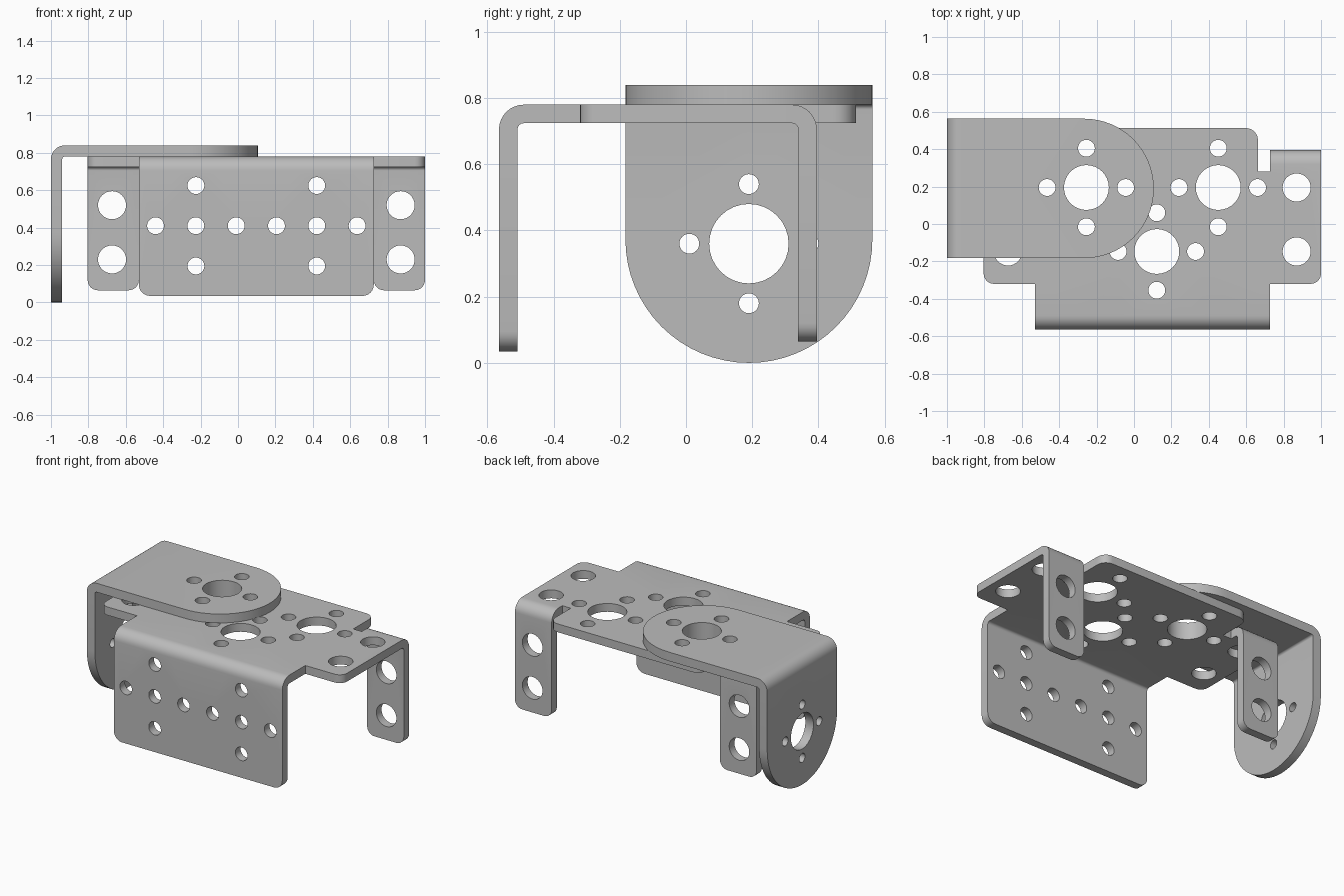
import bpy
import bmesh
from math import pi, sin, cos, radians
from mathutils import Vector

if "Cube" in bpy.data.objects:
    bpy.data.objects.remove(bpy.data.objects["Cube"])

BEND = 0.075                  # outer bend radius
ALLOW = (pi / 2 - 2) * BEND   # flat length correction for a right-angle bend
STEPS = 8

steel = bpy.data.materials.new("plain_grey_steel")
steel.use_nodes = True
grey = (0.5, 0.5, 0.5, 1)
steel.diffuse_color = grey
steel.node_tree.nodes["Principled BSDF"].inputs["Base Color"].default_value = grey


def flat(edge, depth):
    """Distance in the unfolded sheet of a point `depth` below the top of a flange."""
    return edge + depth + ALLOW


def rounded(corners):
    """Outline with right-angle corners (x, y, radius) rounded off."""
    pts = []
    for i, (x, y, r) in enumerate(corners):
        p = Vector((x, y))
        if not r:
            pts.append(p)
            continue
        before = (Vector(corners[i - 1][:2]) - p).normalized()
        after = (Vector(corners[(i + 1) % len(corners)][:2]) - p).normalized()
        c = p + r * (before + after)
        n = 16 if r > 0.2 else 6
        for k in range(n + 1):
            a = pi / 2 * k / n
            pts.append(c - r * (after * cos(a) + before * sin(a)))
    return [p for i, p in enumerate(pts) if (p - pts[i - 1]).length > 1e-4]


def circle(x, y, r, n=32):
    return [Vector((x + r * cos(2 * pi * k / n), y + r * sin(2 * pi * k / n)))
            for k in range(n)]


def horn(x, y, spread, small, big=0.12):
    """Large hole ringed by four small ones."""
    return [(x, y, big)] + [(x + dx * spread, y + dy * spread, small)
                            for dx, dy in ((1, 0), (-1, 0), (0, 1), (0, -1))]


def sheet(name, outline, holes, folds, thickness, top):
    """Cut a flat pattern, thicken it, then fold its flanges down."""
    bm = bmesh.new()
    for loop in [outline] + [circle(*h) for h in holes]:
        vs = [bm.verts.new((p.x, p.y, 0)) for p in loop]
        for i, v in enumerate(vs):
            bm.edges.new((vs[i - 1], v))
    bmesh.ops.triangle_fill(bm, use_beauty=True, edges=bm.edges[:], normal=(0, 0, 1))
    solid = bmesh.ops.extrude_face_region(bm, geom=bm.faces[:], use_keep_orig=True)
    for v in solid["geom"]:
        if isinstance(v, bmesh.types.BMVert):
            v.co.z = -thickness
    bmesh.ops.recalc_face_normals(bm, faces=bm.faces[:])

    # Score lines across each bend
    for axis, start, _ in folds:
        d = Vector(axis)
        for k in range(STEPS + 1):
            bmesh.ops.bisect_plane(
                bm, geom=bm.verts[:] + bm.edges[:] + bm.faces[:], dist=1e-5,
                plane_co=d * (start + BEND * pi / 2 * k / STEPS), plane_no=d)

    # Fold the flanges
    for axis, start, inside in folds:
        d = Vector(axis)
        for v in bm.verts:
            s = v.co.dot(d) - start
            if s <= 0 or not inside(v.co):
                continue
            a = min(s / BEND, pi / 2)
            rest, r = s - BEND * a, BEND + v.co.z
            v.co += d * (r * sin(a) - s)
            v.co.z = r * cos(a) - BEND - rest
    bmesh.ops.translate(bm, vec=(0, 0, top), verts=bm.verts[:])
    bmesh.ops.recalc_face_normals(bm, faces=bm.faces[:])

    mesh = bpy.data.meshes.new(name)
    bm.to_mesh(mesh)
    bm.free()
    mesh.materials.append(steel)
    obj = bpy.data.objects.new(name, mesh)
    bpy.context.collection.objects.link(obj)
    bpy.ops.object.select_all(action='DESELECT')
    obj.select_set(True)
    bpy.context.view_layer.objects.active = obj
    bpy.ops.object.shade_smooth_by_angle(angle=radians(30))
    return obj


# Wide bracket: top plate, front flange and two rear ears
mid, top = 0.098, 0.78
front, rear = 0.565, 0.395
front_end, ear_end = -flat(front, top - 0.035), flat(rear, top - 0.065)
half = [(0.628, front_end, 0.06), (0.628, -0.32, 0), (0.902, -0.32, 0.055),
        (0.902, ear_end, 0.055), (0.628, ear_end, 0.055), (0.628, 0.281, 0),
        (0.565, 0.281, 0), (0.565, 0.513, 0.065)]
corners = half + [(-u, y, r) for u, y, r in reversed(half)]
outline = rounded([(mid + u, y, r) for u, y, r in corners])

holes = horn(0.122, -0.147, 0.207, 0.045)
for side in (-1, 1):
    holes += horn(mid + side * 0.3525, 0.195, 0.21, 0.045)
    for y in (0.195, -0.147, flat(rear, top - 0.52), flat(rear, top - 0.23)):
        holes.append((mid + side * 0.7715, y, 0.075))
    for z in (0.625, 0.195):
        holes.append((mid + side * 0.323, -flat(front, top - z), 0.045))
for k in range(6):
    holes.append((mid + (k - 2.5) * 0.2155, -flat(front, top - 0.41), 0.045))

sheet("wide_bracket", outline, holes,
      [((0, -1, 0), front - BEND, lambda p: True),
       ((0, 1, 0), rear - BEND, lambda p: abs(p.x - mid) > 0.6)],
      0.056, top)

# Angle bracket: round-ended top plate with a round-ended side flange
top, cy, rad = 0.84, 0.19, 0.373
end = -flat(1, top)
outline = rounded([(0.106, cy - rad, rad), (0.106, cy + rad, rad),
                   (end, cy + rad, rad), (end, cy - rad, rad)])
holes = horn(mid - 0.3525, 0.195, 0.21, 0.045)
holes += horn(-flat(1, top - 0.36), cy, 0.18, 0.03)
sheet("angle_bracket", outline, holes,
      [((-1, 0, 0), 1 - BEND, lambda p: True)], 0.06, top)
